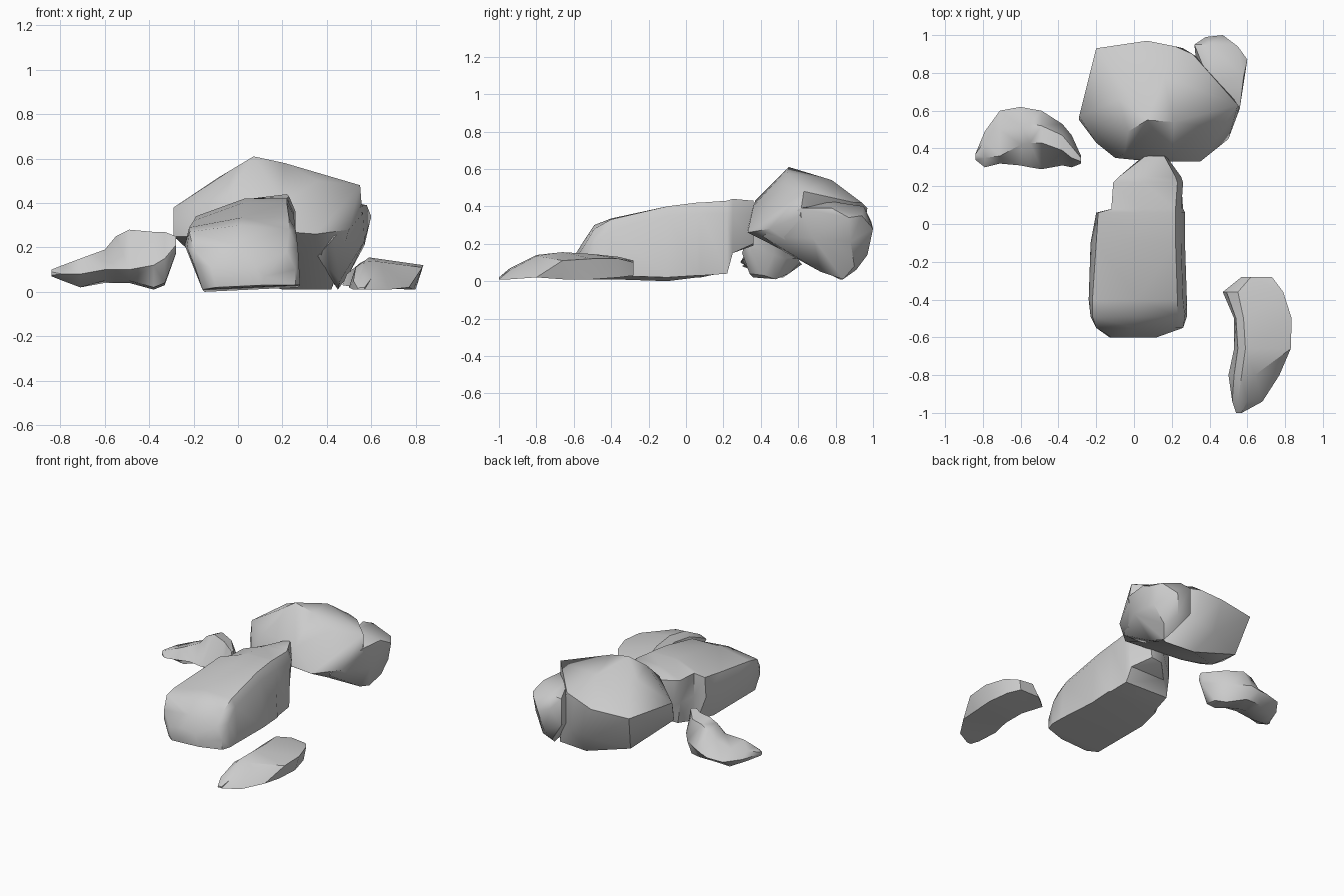
import bpy, bmesh


def finish(name, bm, angle):
    bmesh.ops.recalc_face_normals(bm, faces=bm.faces)
    me = bpy.data.meshes.new(name)
    bm.to_mesh(me)
    bm.free()
    ob = bpy.data.objects.new(name, me)
    bpy.context.collection.objects.link(ob)
    bpy.ops.object.select_all(action='DESELECT')
    ob.select_set(True)
    bpy.context.view_layer.objects.active = ob
    bpy.ops.object.shade_smooth_by_angle(angle=angle)
    return ob


def hull(name, pts, angle=0.8):
    """Chiselled boulder: convex hull of a few corner points."""
    bm = bmesh.new()
    for p in pts:
        bm.verts.new(p)
    r = bmesh.ops.convex_hull(bm, input=bm.verts)
    loose = {g for g in r['geom_interior'] + r['geom_unused']
             if isinstance(g, bmesh.types.BMVert)}
    bmesh.ops.delete(bm, geom=list(loose), context='VERTS')
    return finish(name, bm, angle)


def loft(name, axis, sections, angle=0.8):
    """Long stone: closed cross-sections skinned along x or y."""
    bm = bmesh.new()
    rings = []
    for t, ring in sections:
        rings.append([bm.verts.new((t, a, b) if axis == 'x' else (a, t, b))
                      for a, b in ring])
    n = len(rings[0])
    for a, b in zip(rings, rings[1:]):
        for i in range(n):
            j = (i + 1) % n
            bm.faces.new((a[i], a[j], b[j], b[i]))
    bm.faces.new(rings[0])
    bm.faces.new(rings[-1])
    bmesh.ops.triangulate(bm, faces=bm.faces)
    return finish(name, bm, angle)


# long slab leaning toward the big boulder
loft("long_slab", 'y', [
    (-.60, [(-.10, .02), (-.13, .06), (-.12, .11), (-.02, .13), (.08, .11), (.12, .07), (.11, .03)]),
    (-.55, [(-.16, .01), (-.20, .13), (-.20, .19), (.00, .21), (.22, .18), (.26, .10), (.26, .03)]),
    (-.49, [(-.16, .01), (-.23, .20), (-.22, .27), (.01, .30), (.23, .28), (.27, .20), (.28, .03)]),
    (-.40, [(-.16, .01), (-.24, .21), (-.22, .29), (.02, .335), (.23, .33), (.26, .28), (.28, .03)]),
    (-.10, [(-.15, .00), (-.23, .21), (-.20, .32), (.02, .40), (.22, .40), (.25, .35), (.27, .02)]),
    (.06, [(-.13, .02), (-.20, .20), (-.19, .34), (.03, .42), (.22, .42), (.25, .36), (.27, .03)]),
    (.08, [(-.11, .02), (-.12, .20), (-.12, .36), (.03, .42), (.22, .42), (.25, .36), (.26, .03)]),
    (.22, [(-.09, .05), (-.11, .20), (-.11, .36), (.05, .42), (.23, .43), (.26, .36), (.25, .04)]),
    (.25, [(-.04, .15), (-.08, .22), (-.08, .36), (.06, .42), (.22, .44), (.25, .36), (.23, .15)]),
    (.36, [(.07, .19), (.05, .25), (.06, .38), (.11, .42), (.16, .43), (.17, .35), (.15, .20)]),
])

# big tilted boulder, undercut at the front
hull("big_boulder", [
    (.07, .55, .61), (.21, .54, .58), (-.03, .49, .55), (.16, .78, .54), (-.08, .66, .52),
    (-.20, .93, .38), (.07, .97, .39), (.22, .94, .42), (.31, .90, .42),
    (.55, .63, .48), (.36, .52, .50), (.56, .61, .35), (.50, .45, .28),
    (.35, .33, .26), (.10, .33, .28), (-.10, .35, .28), (-.05, .37, .43), (.20, .36, .40),
    (-.29, .57, .38), (-.29, .55, .25), (-.20, .43, .25), (-.22, .75, .30),
    (-.15, .84, .12), (.20, .84, .01), (.42, .82, .01), (.10, .93, .16),
    (-.15, .60, .15), (.40, .57, .18), (.26, .93, .18),
])

# side lobe of the big boulder
hull("boulder_lobe", [
    (.56, .61, .39), (.43, .41, .24), (.58, .78, .39), (.60, .87, .34), (.47, 1.0, .28),
    (.55, .94, .35), (.38, .99, .32), (.45, .84, .01), (.36, .52, .16), (.46, .72, .05),
    (.32, .95, .39), (.40, .95, .40), (.40, .75, .43), (.57, .68, .23), (.57, .88, .21),
    (.44, .97, .14), (.42, .91, .06), (.50, .90, .08), (.32, .95, .20),
])

# small arched rock on the left
loft("arched_rock", 'x', [
    (-.84, [(.34, .075), (.34, .09), (.35, .10), (.37, .10), (.37, .085), (.36, .07)]),
    (-.79, [(.37, .05), (.30, .08), (.35, .12), (.44, .12), (.49, .08), (.44, .05)]),
    (-.71, [(.40, .02), (.32, .08), (.36, .15), (.50, .14), (.60, .08), (.52, .02)]),
    (-.60, [(.42, .05), (.31, .10), (.42, .19), (.52, .18), (.62, .09), (.55, .04)]),
    (-.55, [(.41, .05), (.30, .10), (.43, .25), (.53, .23), (.61, .10), (.55, .04)]),
    (-.49, [(.38, .05), (.29, .10), (.43, .28), (.52, .26), (.60, .12), (.55, .04)]),
    (-.38, [(.36, .02), (.31, .12), (.39, .27), (.47, .25), (.53, .12), (.48, .01)]),
    (-.33, [(.34, .04), (.30, .15), (.35, .27), (.41, .25), (.47, .14), (.42, .03)]),
    (-.28, [(.33, .18), (.32, .21), (.33, .25), (.35, .25), (.36, .20), (.35, .17)]),
])

# low crescent rock at the front right
loft("crescent_rock", 'y', [
    (-1.0, [(.54, .01), (.54, .015), (.55, .02), (.57, .02), (.57, .01)]),
    (-.94, [(.52, .01), (.52, .05), (.55, .07), (.60, .06), (.68, .01)]),
    (-.80, [(.50, .02), (.53, .11), (.57, .14), (.64, .135), (.77, .02)]),
    (-.66, [(.53, .02), (.55, .12), (.59, .155), (.83, .11), (.79, .01)]),
    (-.50, [(.53, .02), (.54, .12), (.58, .145), (.835, .12), (.80, .01)]),
    (-.36, [(.47, .03), (.49, .08), (.55, .13), (.79, .12), (.77, .02)]),
    (-.28, [(.57, .03), (.59, .06), (.62, .11), (.73, .10), (.72, .03)]),
], 0.6)
